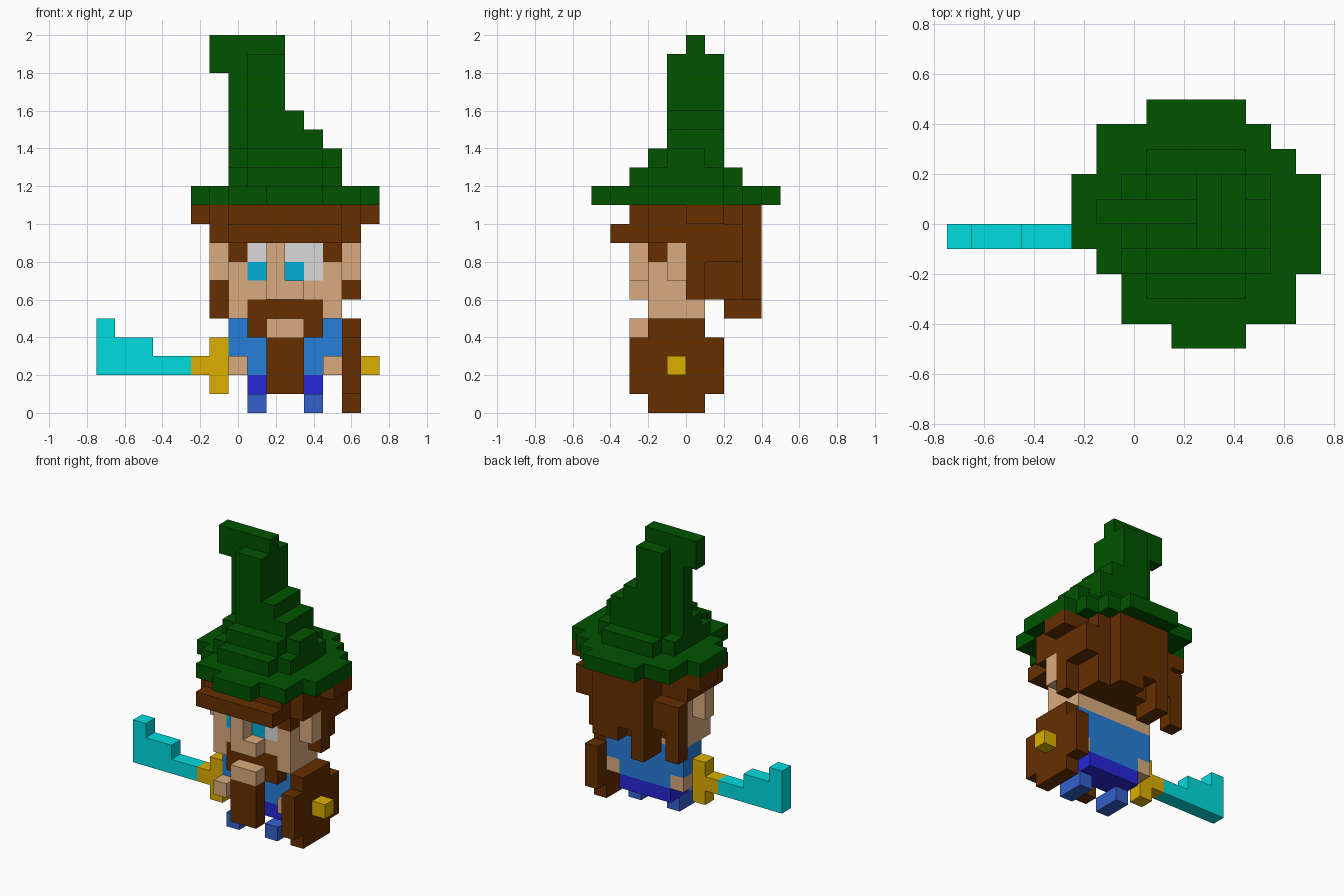
import bpy
import bmesh
from mathutils import Vector

cube = bpy.data.objects.get("Cube")
if cube:
    bpy.data.objects.remove(cube, do_unlink=True)

UNIT = 0.1
ORIGIN_X = -0.75
MIRROR = 20          # mirrored column = MIRROR - column
cells = {}           # cell -> part name, later parts replace earlier ones
part_material = {}


def make_material(name, color):
    mat = bpy.data.materials.new(name)
    mat.use_nodes = True
    rgba = (*color, 1.0)
    mat.diffuse_color = rgba
    bsdf = next(n for n in mat.node_tree.nodes if n.type == 'BSDF_PRINCIPLED')
    bsdf.inputs["Base Color"].default_value = rgba
    bsdf.inputs["Roughness"].default_value = 0.9
    return mat


green = make_material("hat green", (0, 0.088, 0))
brown = make_material("hair brown", (0.133, 0.028, 0))
skin = make_material("skin", (0.7, 0.41, 0.21))
white = make_material("eye white", (0.7, 0.7, 0.71))
iris = make_material("iris blue", (0, 0.43, 0.7))
cyan = make_material("blade cyan", (0, 0.72, 0.74))
gold = make_material("gold", (0.72, 0.43, 0))
shirt_blue = make_material("shirt blue", (0.02, 0.21, 0.7))
belt_blue = make_material("belt indigo", (0.02, 0.02, 0.7))
boot_blue = make_material("boot blue", (0.034, 0.12, 0.6))


def fill(part, material, xs, ys, zs, mirror=False):
    """Fill a box of cells; each range is (start, end) in grid units."""
    part_material[part] = material
    spans = [xs]
    if mirror:
        spans.append((MIRROR - xs[1], MIRROR - xs[0]))
    for span in spans:
        for x in range(*span):
            for y in range(*ys):
                for z in range(*zs):
                    cells[(x, y, z)] = part


def build_part(part):
    """Make one mesh from the exposed sides of the part's cells."""
    bm = bmesh.new()
    for cell, owner in cells.items():
        if owner != part:
            continue
        for axis in range(3):
            for side in (0, 1):
                step = list(cell)
                step[axis] += 2 * side - 1
                if tuple(step) in cells:
                    continue
                base = Vector(cell)
                base[axis] += side
                u, v = Vector(), Vector()
                u[(axis + 1) % 3] = 1
                v[(axis + 2) % 3] = 1
                ring = [base, base + u, base + u + v, base + v]
                if side == 0:
                    ring.reverse()
                bm.faces.new([bm.verts.new(p * UNIT + Vector((ORIGIN_X, 0, 0)))
                              for p in ring])
    bmesh.ops.remove_doubles(bm, verts=bm.verts, dist=UNIT / 100)
    bmesh.ops.dissolve_limit(bm, angle_limit=0.01, verts=bm.verts, edges=bm.edges)
    mesh = bpy.data.meshes.new(part)
    bm.to_mesh(mesh)
    bm.free()
    mesh.materials.append(part_material[part])
    obj = bpy.data.objects.new(part, mesh)
    bpy.context.collection.objects.link(obj)


# Body
fill("boots", boot_blue, (8, 9), (-2, 0), (0, 1), mirror=True)
fill("belt", belt_blue, (8, 12), (-1, 1), (1, 2))
fill("shirt", shirt_blue, (8, 12), (-1, 1), (2, 5))
fill("shirt", shirt_blue, (7, 8), (-1, 1), (3, 5), mirror=True)
fill("hands", skin, (7, 8), (-2, 1), (2, 3), mirror=True)

# Head, nose and ears
fill("head", skin, (7, 13), (-2, 1), (5, 10))
fill("nose", skin, (9, 10), (-3, -2), (7, 9))
fill("nose", skin, (9, 11), (-3, -2), (6, 7))
fill("ears", skin, (6, 7), (-1, 0), (7, 9), mirror=True)

# Eyes
fill("eye_whites", white, (8, 9), (-2, -1), (8, 9))
fill("eye_whites", white, (10, 12), (-2, -1), (7, 9))
fill("irises", iris, (8, 9), (-2, -1), (7, 8))
fill("irises", iris, (10, 11), (-2, -1), (7, 8))

# Moustache, chin and beard
fill("moustache", brown, (8, 12), (-2, -1), (5, 6))
fill("moustache", brown, (8, 9), (-2, -1), (4, 5), mirror=True)
fill("chin", skin, (9, 11), (-3, -2), (4, 5))
fill("beard", brown, (9, 11), (-3, -2), (1, 4))

# Hair: cap, fringe, eyebrows and side tufts
fill("hair", brown, (7, 13), (-3, 2), (10, 11))
fill("hair", brown, (7, 13), (-4, 2), (9, 10))
fill("hair", brown, (6, 14), (-2, 2), (9, 11))
fill("hair", brown, (5, 6), (0, 2), (10, 11), mirror=True)
fill("hair", brown, (7, 8), (-2, -1), (8, 9), mirror=True)

# Hair: back of the head and temple
fill("hair", brown, (7, 13), (1, 2), (6, 9))
fill("hair", brown, (8, 13), (2, 3), (6, 11))
fill("hair", brown, (13, 14), (0, 1), (6, 9))
fill("hair", brown, (13, 14), (1, 3), (8, 10))

# Hair: hanging locks
fill("hair", brown, (6, 8), (2, 3), (7, 9))
fill("hair", brown, (6, 7), (2, 3), (5, 7))
fill("hair", brown, (8, 9), (2, 4), (5, 11))
fill("hair", brown, (9, 10), (3, 4), (7, 11))
fill("hair", brown, (10, 12), (3, 4), (6, 11))

# Hat brim
for xs, ys in [((8, 12), (4, 5)), ((6, 13), (3, 4)), ((6, 14), (2, 3)),
               ((5, 15), (-1, 2)), ((6, 15), (-2, -1)),
               ((7, 14), (-4, -2)), ((9, 12), (-5, -4))]:
    fill("hat_brim", green, xs, ys, (11, 12))

# Hat cone with stepped side and bent tip
fill("hat_cone", green, (8, 12), (-3, 3), (12, 13))
fill("hat_cone", green, (7, 13), (-2, 2), (12, 13))
fill("hat_cone", green, (7, 13), (-1, 1), (13, 14))
fill("hat_cone", green, (8, 12), (-2, 2), (13, 14))
for right, top in [(12, 15), (11, 16), (10, 19)]:
    fill("hat_cone", green, (8, right), (-1, 2), (14, top))
fill("hat_cone", green, (7, 8), (0, 1), (14, 19))
fill("hat_tip", green, (6, 10), (0, 1), (18, 20))

# Sword
fill("sword_hilt", gold, (6, 7), (-1, 0), (1, 4))
fill("sword_hilt", gold, (5, 6), (-1, 0), (2, 3))
for right, level in [(5, 2), (3, 3), (1, 4)]:
    fill("sword_blade", cyan, (0, right), (-1, 0), (level, level + 1))

# Shield
fill("shield", brown, (13, 14), (-3, 2), (1, 4))
fill("shield", brown, (13, 14), (-2, 1), (0, 5))
fill("shield_boss", gold, (14, 15), (-1, 0), (2, 3))

for name in part_material:
    build_part(name)
